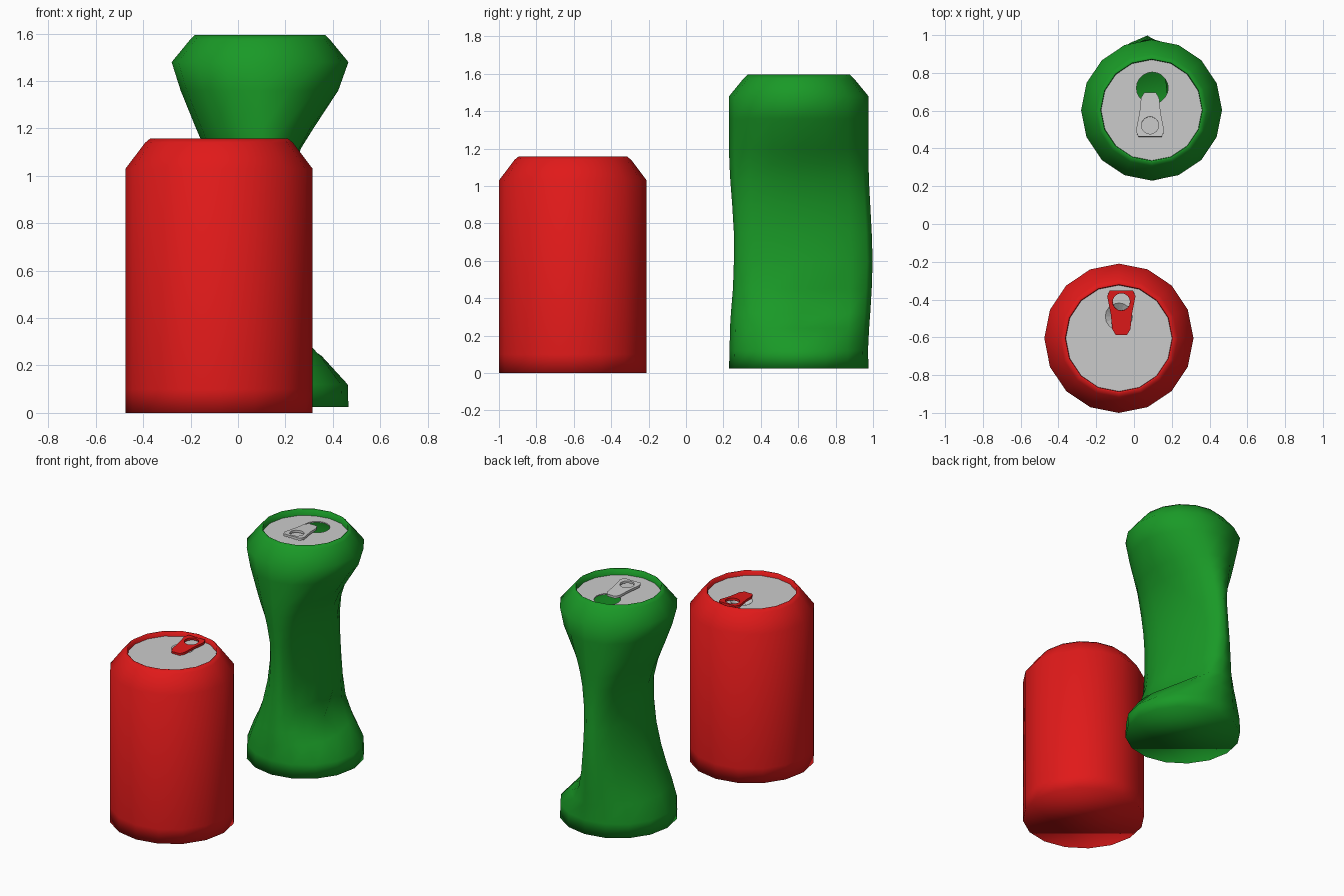
import bpy, bmesh, math

if "Cube" in bpy.data.objects:
    bpy.data.objects.remove(bpy.data.objects["Cube"])

SIDES = 16


def material(name, rgb):
    m = bpy.data.materials.new(name)
    m.diffuse_color = (*rgb, 1)
    m.use_nodes = True
    m.node_tree.nodes["Principled BSDF"].inputs["Base Color"].default_value = m.diffuse_color
    return m


red = material("red_paint", (0.75, 0.01, 0.01))
green = material("green_paint", (0.01, 0.32, 0.02))


def add_object(name, bm, loc, mat=None, smooth=True):
    bmesh.ops.recalc_face_normals(bm, faces=bm.faces)
    me = bpy.data.meshes.new(name)
    bm.to_mesh(me)
    bm.free()
    for p in me.polygons:
        p.use_smooth = smooth
    ob = bpy.data.objects.new(name, me)
    ob.location = loc
    bpy.context.collection.objects.link(ob)
    if mat:
        me.materials.append(mat)
    return ob


def can_body(name, rings, loc, mat, dent=None):
    """Loft rings of (z, +x radius, -x radius, +y radius, -y radius)."""
    bm = bmesh.new()
    loops = []
    for z, xp, xn, yp, yn in rings:
        loop = []
        for i in range(SIDES):
            a = 2 * math.pi * i / SIDES
            c, s = math.cos(a), math.sin(a)
            x, y = c * (xp if c > 0 else xn), s * (yp if s > 0 else yn)
            if dent:
                x += dent(a, y, z)
            loop.append(bm.verts.new((x, y, z)))
        loops.append(loop)
    for lo, hi in zip(loops, loops[1:]):
        for i in range(SIDES):
            j = (i + 1) % SIDES
            bm.faces.new((lo[i], lo[j], hi[j], hi[i]))
    bm.faces.new(loops[0][::-1])
    # consistent outward winding comes from the loft order
    return add_object(name, bm, loc, mat)


def round_ring(z, r):
    return (z, r, r, r, r)


def lid(name, loc, r, depth, cutter):
    bm = bmesh.new()
    bmesh.ops.create_cone(bm, cap_ends=True, segments=SIDES, radius1=r, radius2=r, depth=depth)
    bmesh.ops.translate(bm, verts=bm.verts, vec=(0, 0, -depth / 2))
    ob = add_object(name, bm, loc, smooth=False)
    mod = ob.modifiers.new("opening", 'BOOLEAN')
    mod.operation = 'DIFFERENCE'
    mod.solver = 'EXACT'
    mod.object = cutter
    cutter.hide_render = True
    bpy.context.view_layer.update()
    bpy.context.view_layer.objects.active = ob
    bpy.ops.object.modifier_apply(modifier=mod.name)
    bpy.data.objects.remove(cutter)
    return ob


def pull_tab(name, loc, flip, tilt, mat=None):
    """Flat tapered ring pull with a finger hole, cut from a filled 2D curve."""
    half = [(0.03, -0.12), (0.048, -0.09), (0.056, -0.01), (0.075, 0.085), (0.062, 0.115)]
    outline = half + [(-x, y) for x, y in reversed(half)]
    hole = [(0.046 * math.cos(k * math.pi / 8), 0.055 + 0.046 * math.sin(k * math.pi / 8))
            for k in range(16)]
    cu = bpy.data.curves.new(name, 'CURVE')
    cu.dimensions = '2D'
    cu.fill_mode = 'BOTH'
    cu.extrude = 0.008
    for pts in (outline, hole):
        sp = cu.splines.new('POLY')
        sp.points.add(len(pts) - 1)
        for p, (x, y) in zip(sp.points, pts):
            p.co = (x, y, 0, 1)
        sp.use_cyclic_u = True
    if mat:
        cu.materials.append(mat)
    ob = bpy.data.objects.new(name, cu)
    ob.location = loc
    ob.rotation_euler = (tilt, 0, math.pi if flip else 0)
    bpy.context.collection.objects.link(ob)
    bpy.ops.object.select_all(action='DESELECT')
    ob.select_set(True)
    bpy.context.view_layer.objects.active = ob
    bpy.ops.object.convert(target='MESH')


# Intact red can
RX, RY = -0.08, -0.605
can_body("red_can_body", [round_ring(z, r) for z, r in (
    (0, 0.395), (0.1, 0.395), (1.03, 0.395), (1.14, 0.312),
    (1.158, 0.29), (1.155, 0.283), (1.11, 0.28))], (RX, RY, 0), red)

# Red can lid with a shallow pressed dimple
bm = bmesh.new()
bmesh.ops.create_cone(bm, cap_ends=True, segments=16, radius1=0.03, radius2=0.1, depth=0.05)
dimple = add_object("dimple_cutter", bm, (RX, RY + 0.115, 1.12), smooth=False)
lid("red_can_lid", (RX, RY, 1.125), 0.281, 0.04, dimple)
pull_tab("red_can_tab", (-0.067, -0.467, 1.138), False, 0.06, red)

# Crushed green can: pinched along x, bulging slightly towards +y
GX, GY = 0.093, 0.603
R = 0.373
crushed = [
    round_ring(0.025, R), round_ring(0.12, 0.37),
    (0.24, 0.275, 0.32, 0.376, 0.368), (0.32, 0.20, 0.28, 0.382, 0.363),
    (0.45, 0.13, 0.23, 0.39, 0.352), (0.6, 0.10, 0.185, 0.395, 0.347),
    (0.75, 0.09, 0.16, 0.39, 0.347), (0.9, 0.10, 0.15, 0.382, 0.356),
    (1.03, 0.135, 0.19, 0.375, 0.366), (1.12, 0.175, 0.235, 0.373, 0.371),
    (1.2, 0.225, 0.27, R, R), (1.36, 0.33, 0.335, R, R),
    round_ring(1.48, R), round_ring(1.575, 0.295), round_ring(1.595, 0.275),
    round_ring(1.592, 0.269), round_ring(1.535, 0.266)]


def crush(a, y, z):
    # slight skew of the flattened waist plus a sharp dent above the base on +x
    skew = -0.06 * y * max(0, 1 - ((z - 0.75) / 0.6) ** 2)
    d = math.atan2(math.sin(a - 0.35), math.cos(a - 0.35))
    dent = -0.09 * math.exp(-(d / 0.5) ** 2 - ((z - 0.32) / 0.07) ** 2)
    return skew + dent


can_body("green_can_body", crushed, (GX, GY, 0), green, crush)

# Green can lid with an open mouth
bm = bmesh.new()
bmesh.ops.create_cone(bm, cap_ends=True, segments=20, radius1=0.084, radius2=0.084, depth=0.2)
mouth = add_object("mouth_cutter", bm, (0.097, 0.72, 1.55), smooth=False)
lid("green_can_lid", (GX, GY, 1.55), 0.267, 0.008, mouth)
pull_tab("green_can_tab", (0.085, 0.577, 1.57), True, 0.05)
